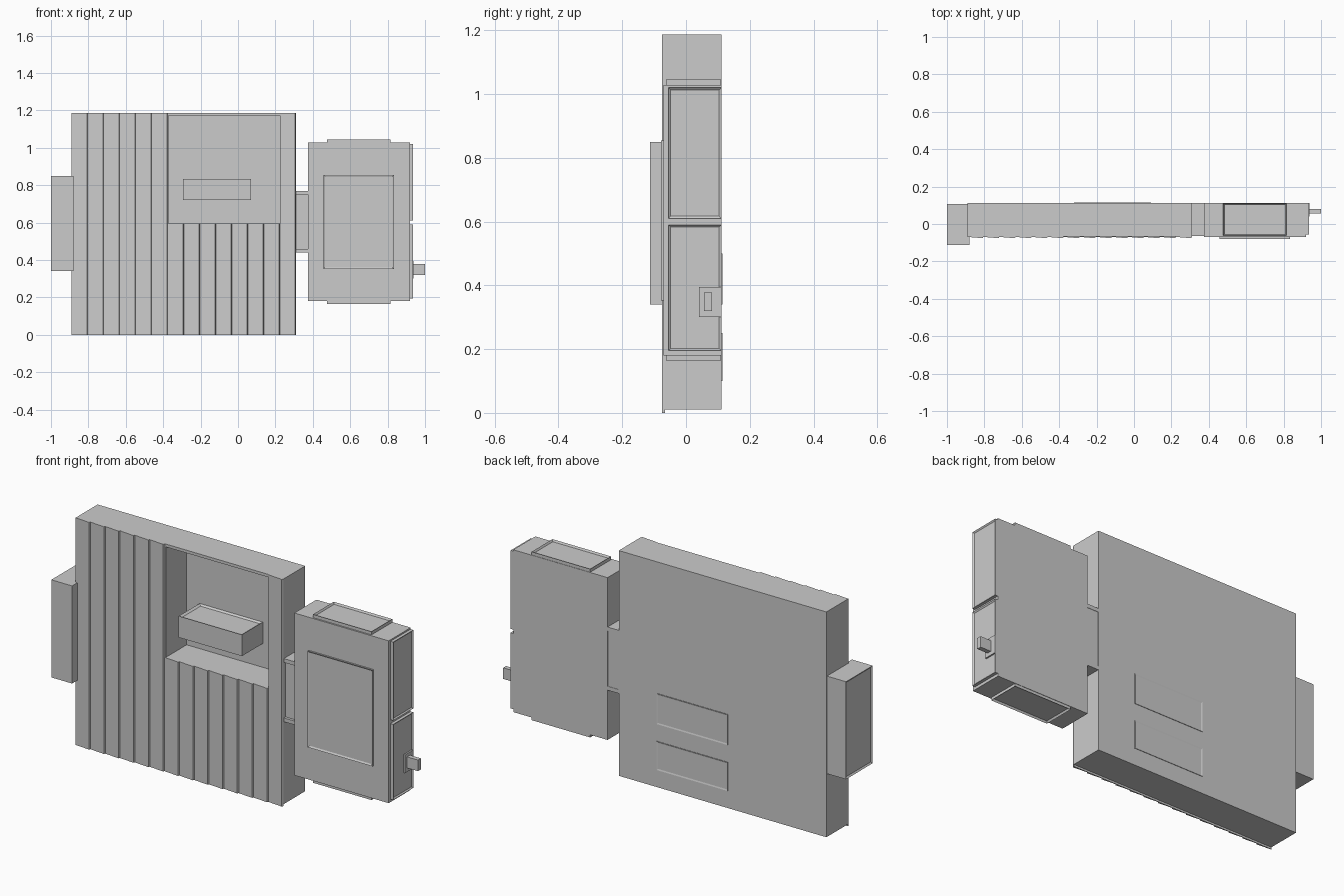
import bpy, bmesh
from mathutils import Vector

if "Cube" in bpy.data.objects:
    bpy.data.objects.remove(bpy.data.objects["Cube"])


def mesh_object(name, bm):
    bmesh.ops.recalc_face_normals(bm, faces=bm.faces)
    me = bpy.data.meshes.new(name)
    bm.to_mesh(me)
    bm.free()
    ob = bpy.data.objects.new(name, me)
    bpy.context.collection.objects.link(ob)
    return ob


def box(name, x, y, z, inset=None, rim=0.01, depth=0.005):
    """Box from ranges; optionally sink a panel into the face facing 'inset'."""
    bm = bmesh.new()
    bmesh.ops.create_cube(bm, size=1)
    for v in bm.verts:
        v.co = Vector([r[0] if c < 0 else r[1] for r, c in zip((x, y, z), v.co)])
    bm.normal_update()
    if inset:
        d = Vector(inset)
        face = max(bm.faces, key=lambda f: f.normal.dot(d))
        bmesh.ops.inset_region(bm, faces=[face], thickness=rim)
        for v in face.verts:
            v.co -= d * depth
    return mesh_object(name, bm)


def prism(name, outline, z0, z1):
    """Vertical prism over an outline in the ground plane."""
    bm = bmesh.new()
    f = bm.faces.new([bm.verts.new((a, b, z0)) for a, b in outline])
    r = bmesh.ops.extrude_face_region(bm, geom=[f])
    for v in r["geom"]:
        if isinstance(v, bmesh.types.BMVert):
            v.co.z = z1
    return mesh_object(name, bm)


# Main cabinet with the deep alcove cut into its front
cabinet = box("cabinet_body", (-0.89, 0.31), (-0.066, 0.112), (0.01, 1.187))
cutter = box("alcove_cutter", (-0.371, 0.229), (-0.2, 0.106), (0.595, 1.172))
cutter.hide_render = True
cutter.hide_viewport = True
mod = cabinet.modifiers.new("alcove", "BOOLEAN")
mod.operation = "DIFFERENCE"
mod.solver = "EXACT"
mod.object = cutter

# Lapped vertical boards over the front; short ones below the alcove
pitch = 1.2 / 14
for i in range(14):
    a = -0.89 + i * pitch
    b = a + pitch
    top = 0.595 if 6 <= i <= 12 else 1.187
    prism(f"front_board_{i + 1}",
          [(a, -0.066), (a, -0.069), (b - 0.004, -0.076), (b, -0.066)], 0, top)

# Tray standing out of the alcove's back wall
box("alcove_tray", (-0.295, 0.07), (-0.068, 0.107), (0.72, 0.832),
    inset=(0, 0, 1), rim=0.016, depth=0.008)

# Thin panels on the back
for i, (z0, z1) in enumerate(((0.10, 0.25), (0.34, 0.50))):
    box(f"back_panel_{i + 1}", (-0.32, 0.09), (0.11, 0.1145), (z0, z1),
        inset=(0, 1, 0), rim=0.01, depth=0.002)

# Side box on the left
box("left_side_box", (-1.0, -0.88), (-0.113, 0.107), (0.34, 0.85),
    inset=(-1, 0, 0), rim=0.012, depth=0.006)

# Link between cabinet and the right unit
box("link_core", (0.305, 0.38), (-0.05, 0.11), (0.45, 0.76))
for i, z in enumerate((0.44, 0.75)):
    box(f"link_band_{i + 1}", (0.305, 0.38), (-0.064, 0.112), (z, z + 0.02))

# Right unit
box("right_unit_body", (0.375, 0.92), (-0.07, 0.112), (0.18, 1.028))
box("right_unit_front_panel", (0.457, 0.833), (-0.079, -0.06), (0.352, 0.855),
    inset=(0, -1, 0), rim=0.012, depth=0.005)

# Raised panels on its top, bottom and right edges
for name, z, d in (("top_panel", (1.02, 1.045), 1), ("bottom_panel", (0.165, 0.19), -1)):
    box("right_unit_" + name, (0.477, 0.815), (-0.062, 0.11), z,
        inset=(0, 0, d), rim=0.008, depth=0.01)
for i, z in enumerate(((0.195, 0.59), (0.61, 1.02))):
    box(f"right_unit_side_panel_{i + 1}", (0.91, 0.936), (-0.055, 0.111), z,
        inset=(1, 0, 0), rim=0.01, depth=0.006)

# Handle on the right edge
box("handle_plate", (0.92, 0.938), (0.04, 0.111), (0.30, 0.395))
box("handle", (0.93, 1.0), (0.057, 0.081), (0.32, 0.378))
